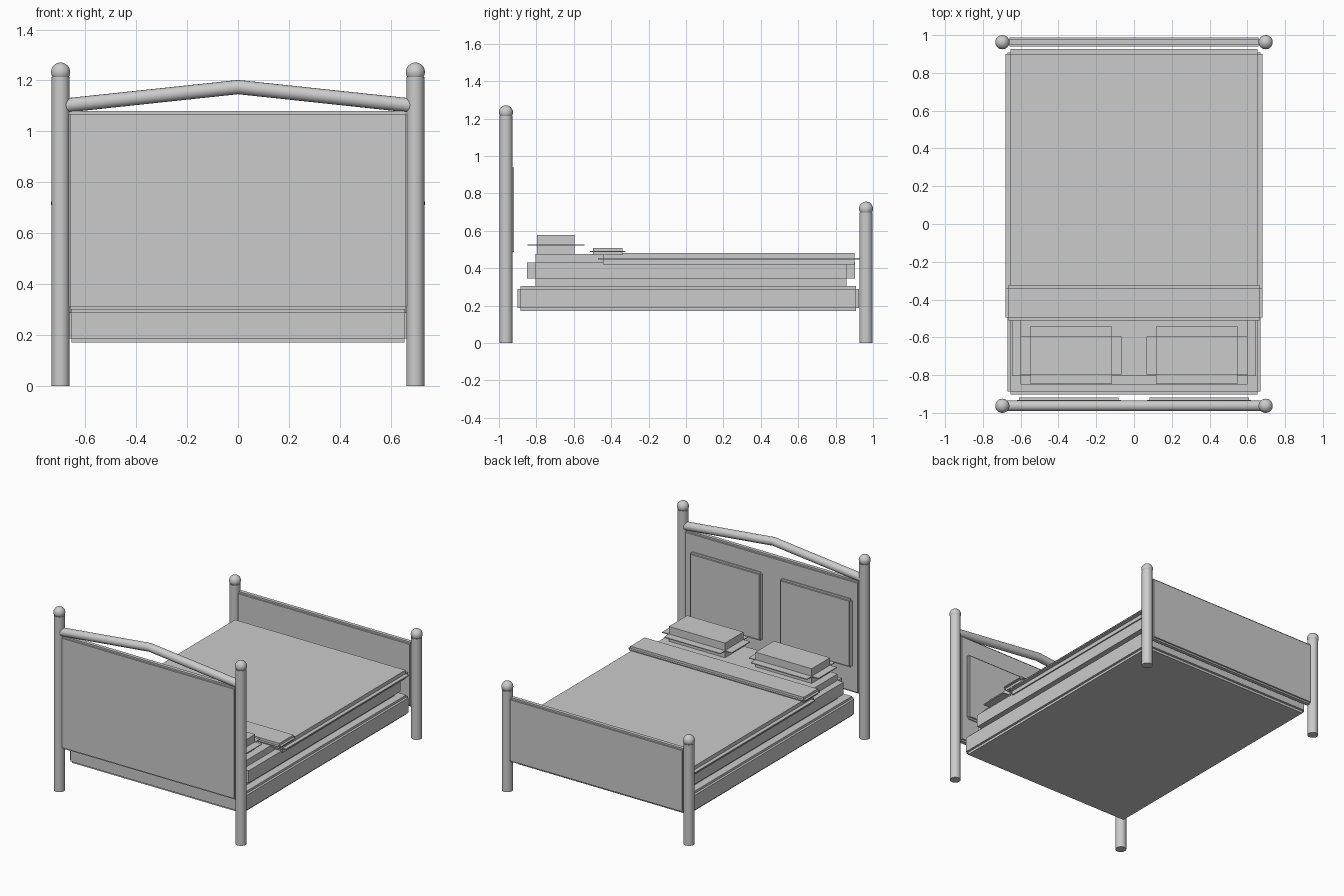
import bpy, bmesh, math
from mathutils import Matrix, Vector

if "Cube" in bpy.data.objects:
    bpy.data.objects.remove(bpy.data.objects["Cube"])

mat = bpy.data.materials.new("light_grey")
mat.diffuse_color = (0.6, 0.6, 0.6, 1)
mat.use_nodes = True
mat.node_tree.nodes["Principled BSDF"].inputs["Base Color"].default_value = mat.diffuse_color


def add_object(name, bm, smooth=False):
    me = bpy.data.meshes.new(name)
    bm.to_mesh(me)
    bm.free()
    me.materials.append(mat)
    ob = bpy.data.objects.new(name, me)
    bpy.context.collection.objects.link(ob)
    if smooth:
        bpy.ops.object.select_all(action='DESELECT')
        ob.select_set(True)
        bpy.context.view_layer.objects.active = ob
        bpy.ops.object.shade_smooth_by_angle(angle=math.radians(40))
    return ob


def stepped_box(name, lo, hi, r):
    """Three crossed boxes: each reaches full size on one axis, inset by r on the others."""
    lo, hi = Vector(lo), Vector(hi)
    centre, size = (lo + hi) / 2, hi - lo
    bm = bmesh.new()
    for axis in range(3):
        s = [size[i] if i == axis else size[i] - 2 * r for i in range(3)]
        bmesh.ops.create_cube(bm, size=1, matrix=Matrix.Translation(centre) @ Matrix.Diagonal((*s, 1)))
    return add_object(name, bm)


def post(name, x, y, height):
    """Round post with a ball finial; height is the ball centre."""
    bm = bmesh.new()
    top = height - 0.02
    bmesh.ops.create_cone(bm, cap_ends=True, segments=32, radius1=0.035, radius2=0.035,
                          depth=top, matrix=Matrix.Translation((x, y, top / 2)))
    bmesh.ops.create_uvsphere(bm, u_segments=32, v_segments=16, radius=0.0375,
                              matrix=Matrix.Translation((x, y, height)))
    add_object(name, bm, True)


# Posts with ball finials
for side, sx in (("left", -1), ("right", 1)):
    post("head_post_" + side, sx * 0.697, -0.9625, 1.233)
    post("foot_post_" + side, sx * 0.697, 0.9625, 0.718)

# Peaked rail over the headboard
curve = bpy.data.curves.new("headboard_rail", 'CURVE')
curve.dimensions = '3D'
curve.bevel_depth = 0.028
curve.bevel_resolution = 6
curve.use_fill_caps = True
spline = curve.splines.new('POLY')
spline.points.add(2)
for p, (x, z) in zip(spline.points, ((-0.695, 1.1), (0, 1.174), (0.695, 1.1))):
    p.co = (x, -0.9625, z, 1)
curve.materials.append(mat)
rail = bpy.data.objects.new("headboard_rail", curve)
bpy.context.collection.objects.link(rail)
bpy.ops.object.select_all(action='DESELECT')
rail.select_set(True)
bpy.context.view_layer.objects.active = rail
bpy.ops.object.convert(target='MESH')
bpy.ops.object.shade_smooth_by_angle(angle=math.radians(40))

# Headboard and footboard
stepped_box("headboard", (-0.67, -0.985, 0.30), (0.67, -0.938, 1.08), 0.011)
stepped_box("footboard", (-0.67, 0.940, 0.21), (0.67, 0.987, 0.655), 0.011)

# Raised headboard panels
for side, a, b in (("left", -0.62, -0.07), ("right", 0.07, 0.62)):
    stepped_box("headboard_panel_" + side, (a, -0.95, 0.475), (b, -0.919, 0.95), 0.012)

# Bed base, mattress, blanket and folded edge
stepped_box("bed_base", (-0.67, -0.902, 0.17), (0.67, 0.925, 0.305), 0.016)
stepped_box("mattress", (-0.645, -0.85, 0.30), (0.645, 0.904, 0.476), 0.045)
stepped_box("blanket", (-0.68, -0.47, 0.42), (0.68, 0.927, 0.48), 0.026)
stepped_box("blanket_fold", (-0.68, -0.512, 0.47), (0.68, -0.324, 0.508), 0.016)

# Pillows
for side, a, b in (("left", -0.60, -0.065), ("right", 0.065, 0.60)):
    stepped_box("pillow_" + side, (a, -0.848, 0.468), (b, -0.543, 0.578), 0.052)
